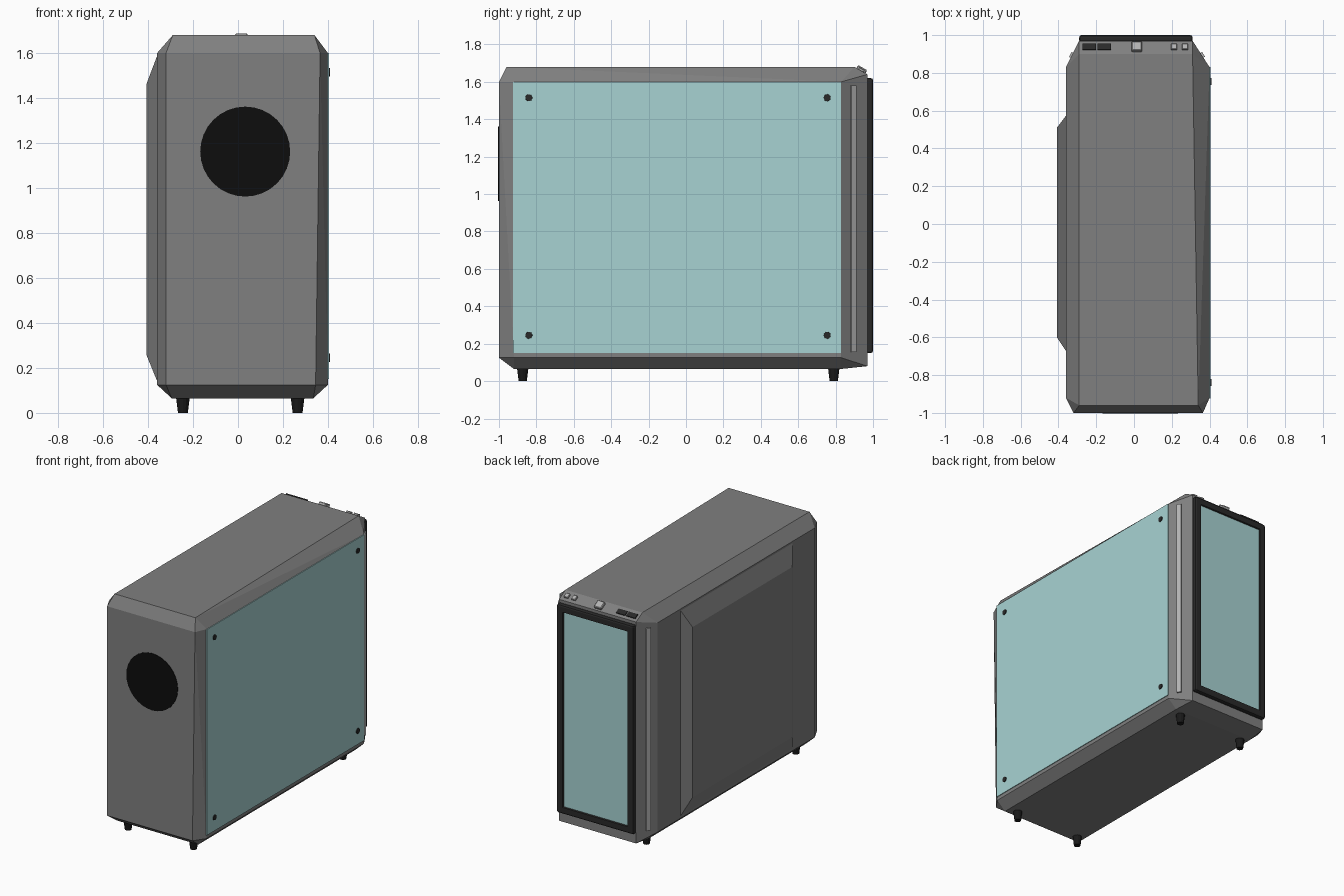
import bpy, bmesh, math
from mathutils import Matrix, Vector

default = bpy.data.objects.get("Cube")
if default:
    bpy.data.objects.remove(default, do_unlink=True)


def material(name, r, g, b):
    m = bpy.data.materials.new(name)
    m.use_nodes = True
    m.diffuse_color = (r, g, b, 1)
    m.node_tree.nodes["Principled BSDF"].inputs["Base Color"].default_value = (r, g, b, 1)
    return m


GREY = material("case grey", .215, .215, .215)
GLASS = material("tinted glass", .39, .65, .65)
FRAME = material("frame charcoal", .022, .022, .022)
BLACK = material("vent black", .004, .004, .004)
RUBBER = material("rubber black", .01, .01, .01)
SILVER = material("light silver", .45, .45, .45)


def finish(bm, name, *mats):
    bmesh.ops.recalc_face_normals(bm, faces=bm.faces)
    mesh = bpy.data.meshes.new(name)
    bm.to_mesh(mesh)
    bm.free()
    for m in mats:
        mesh.materials.append(m)
    ob = bpy.data.objects.new(name, mesh)
    bpy.context.collection.objects.link(ob)
    return ob


def hull(name, points, mat):
    bm = bmesh.new()
    for p in points:
        bm.verts.new(p)
    bmesh.ops.convex_hull(bm, input=bm.verts[:])
    bmesh.ops.dissolve_limit(bm, angle_limit=math.radians(.5),
                             verts=bm.verts[:], edges=bm.edges[:])
    return finish(bm, name, mat)


def box(name, centre, size, mat, axis="Z", angle=0, bevel=0):
    bm = bmesh.new()
    bmesh.ops.create_cube(bm, size=1)
    bmesh.ops.scale(bm, vec=size, verts=bm.verts)
    if bevel:
        bmesh.ops.bevel(bm, geom=bm.edges[:], offset=bevel, segments=1, affect='EDGES')
    ob = finish(bm, name, mat)
    ob.matrix_world = Matrix.Translation(centre) @ Matrix.Rotation(angle, 4, axis)
    return ob


def round_part(name, centre, r1, r2, depth, sides, mat, axis="Z"):
    bm = bmesh.new()
    bmesh.ops.create_cone(bm, cap_ends=True, segments=sides,
                          radius1=r1, radius2=r2, depth=depth)
    ob = finish(bm, name, mat)
    turn = {"Z": Matrix(), "X": Matrix.Rotation(math.pi / 2, 4, "Y"),
            "Y": Matrix.Rotation(math.pi / 2, 4, "X")}[axis]
    ob.matrix_world = Matrix.Translation(centre) @ turn
    return ob


# Chamfered case body: the six outer faces, joined by slanted edges
def grid(xs, ys, zs):
    return [(x, y, z) for x in xs for y in ys for z in zs]


body = grid((-.36, .4), (-.92, .83), (.125, 1.6))         # sides
body += grid((-.295, .335), (-.92, .83), (.065,))         # underside
body += grid((-.29, .31), (.97,), (.08, 1.64))            # panel end
body += [(-.32, -1, .125), (.345, -1, .125), (-.32, -1, 1.6), (.365, -1, 1.6)]
body += [(-.29, -.96, 1.68), (.34, -.96, 1.68), (.31, .9, 1.68), (-.29, .9, 1.68)]
hull("case_body", body, GREY)

# Raised side cover
hull("side_cover", grid((-.355,), (-.68, .58), (.13, 1.6)) +
     grid((-.408,), (-.6, .51), (.26, 1.46)), GREY)

# Glass side window with four screws
box("side_window", (.4, -.0475, .875), (.01, 1.755, 1.45), GLASS)
for y in (-.84, .755):
    for z in (.245, 1.515):
        round_part("window_screw", (.404, y, z), .02, .018, .012, 16, FRAME, "X")

# Panel frame with a recessed glass centre
bm = bmesh.new()
bmesh.ops.create_cube(bm, size=1)
bmesh.ops.scale(bm, vec=(.6, .04, 1.47), verts=bm.verts)
bmesh.ops.translate(bm, vec=(.01, .98, .885), verts=bm.verts)
bmesh.ops.bevel(bm, geom=bm.edges[:], offset=.012, segments=2, profile=.5, affect='EDGES')
face = max(bm.faces, key=lambda f: f.calc_center_median().y)
bmesh.ops.inset_region(bm, faces=[face], thickness=.05)
bmesh.ops.inset_region(bm, faces=[face], thickness=.006, depth=-.008)
face.material_index = 1
finish(bm, "panel_frame", FRAME, GLASS)

# Light strips on both slanted corners
for name, x, nx, ny in (("left_strip", .36, .14, .09), ("right_strip", -.329, -.14, .07)):
    box(name, (x, .893, .868), (.02, .03, 1.425), SILVER, "Z", math.atan2(ny, nx))

# Ports and buttons on the sloped top edge
slope = -math.atan2(.04, .07)
for x in (-.237, -.157):
    box("port", (x, .937, 1.66), (.07, .035, .012), FRAME, "X", slope)
box("power_button", (.015, .937, 1.663), (.056, .056, .03), SILVER, "X", slope, .005)
for x in (.212, .27):
    box("small_button", (x, .937, 1.662), (.032, .034, .018), SILVER, "X", slope, .003)

# Round vent
round_part("round_vent", (.032, -1, 1.162), .2, .2, .008, 32, BLACK, "Y")

# Tapered feet
for x in (-.245, .265):
    for y in (-.873, .79):
        round_part("foot", (x, y, .037), .022, .031, .074, 12, RUBBER)
